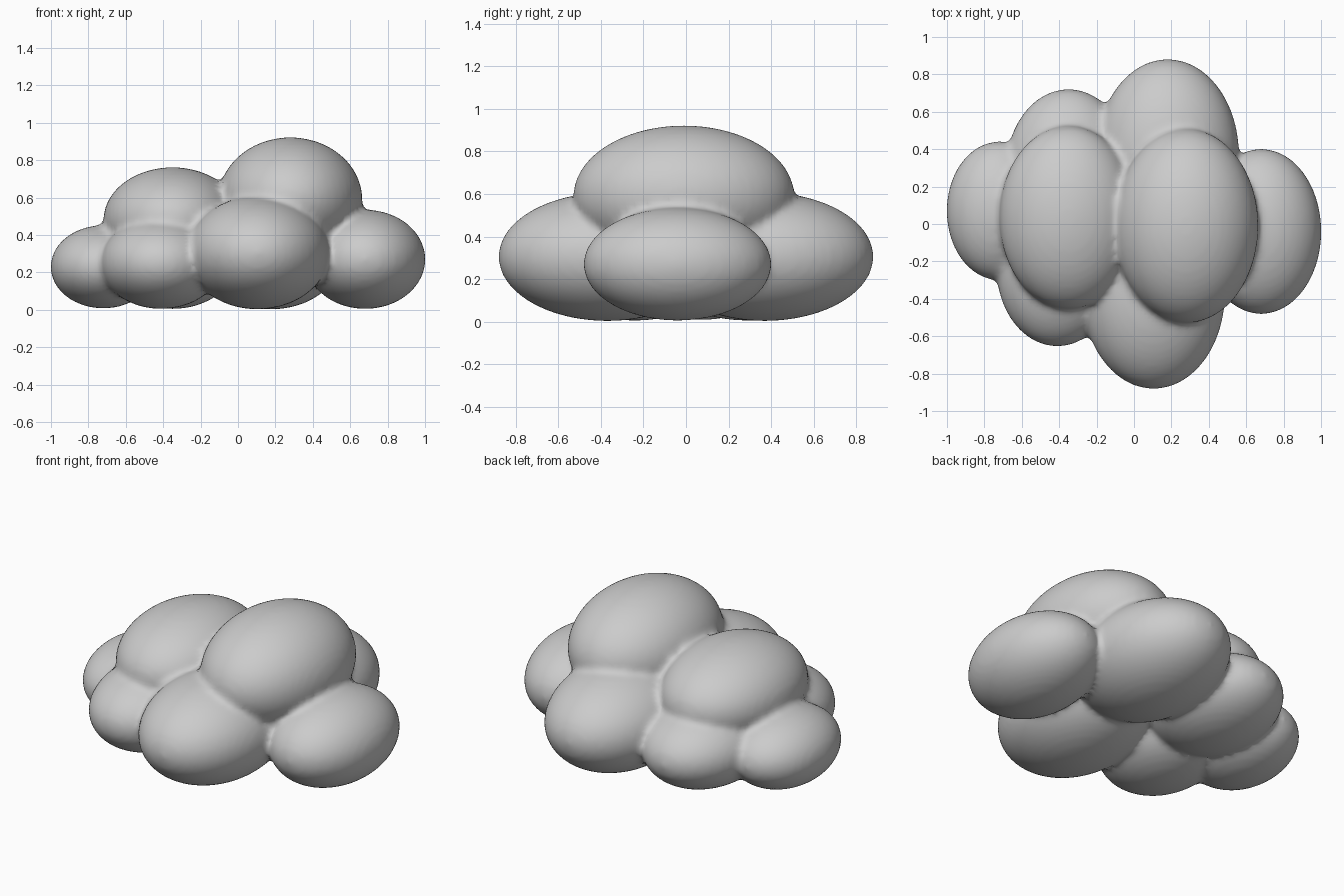
import bpy, bmesh
from mathutils import Matrix

if "Cube" in bpy.data.objects:
    bpy.data.objects.remove(bpy.data.objects["Cube"])

# Cloud puffs: centre, radii
puffs = [
    ((0.28, -0.01, 0.59), (0.385, 0.52, 0.332)),   # upper right
    ((-0.35, 0.035, 0.48), (0.37, 0.49, 0.282)),   # upper left
    ((0.68, -0.04, 0.27), (0.322, 0.442, 0.265)),  # right end
    ((-0.72, 0.07, 0.23), (0.282, 0.372, 0.222)),  # left end
    ((0.105, -0.37, 0.305), (0.382, 0.512, 0.302)),  # front right
    ((0.18, 0.37, 0.305), (0.382, 0.512, 0.302)),  # back right
    ((-0.41, -0.24, 0.25), (0.325, 0.415, 0.245)),  # front left
    ((-0.35, 0.29, 0.25), (0.335, 0.432, 0.245)),  # back left
]

bm = bmesh.new()
for centre, radii in puffs:
    mat = Matrix.Translation(centre) @ Matrix.Diagonal((*radii, 1))
    bmesh.ops.create_uvsphere(bm, u_segments=48, v_segments=32, radius=1, matrix=mat)
mesh = bpy.data.meshes.new("cloud")
bm.to_mesh(mesh)
bm.free()
cloud = bpy.data.objects.new("cloud", mesh)
bpy.context.collection.objects.link(cloud)
bpy.context.view_layer.objects.active = cloud
cloud.select_set(True)

# Fuse the puffs into one skin and soften the creases
remesh = cloud.modifiers.new("fuse", 'REMESH')
remesh.mode = 'VOXEL'
remesh.voxel_size = 0.02
remesh.use_smooth_shade = True
soften = cloud.modifiers.new("soften", 'SMOOTH')
soften.factor = 0.5
soften.iterations = 5
